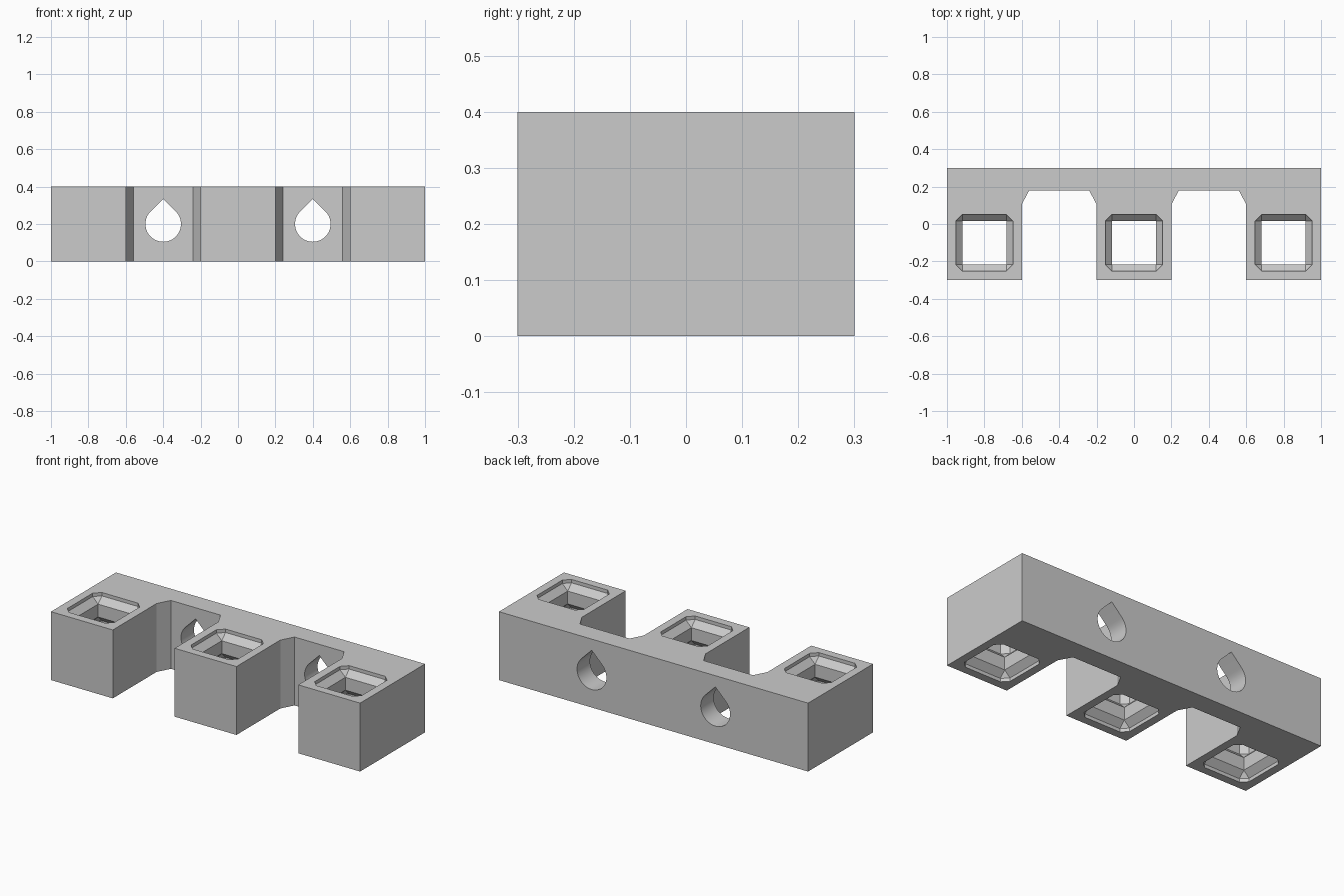
import bpy, bmesh, math

if "Cube" in bpy.data.objects:
    bpy.data.objects.remove(bpy.data.objects["Cube"], do_unlink=True)

HEIGHT, NECK, WIDE = 0.4, 0.117, 0.152

grey = bpy.data.materials.new("light grey")
grey.use_nodes = True
COLOUR = (0.6, 0.6, 0.6, 1)
grey.diffuse_color = COLOUR
grey.node_tree.nodes["Principled BSDF"].inputs["Base Color"].default_value = COLOUR


def loft(name, rings):
    """Closed solid through a list of equally long point rings."""
    bm = bmesh.new()
    loops = [[bm.verts.new(p) for p in ring] for ring in rings]
    n = len(loops[0])
    bm.faces.new(loops[0][::-1])
    bm.faces.new(loops[-1])
    for low, high in zip(loops, loops[1:]):
        for i in range(n):
            j = (i + 1) % n
            bm.faces.new((low[i], low[j], high[j], high[i]))
    bmesh.ops.remove_doubles(bm, verts=bm.verts, dist=1e-4)
    bmesh.ops.recalc_face_normals(bm, faces=bm.faces)
    mesh = bpy.data.meshes.new(name)
    bm.to_mesh(mesh)
    bm.free()
    mesh.materials.append(grey)
    obj = bpy.data.objects.new(name, mesh)
    bpy.context.collection.objects.link(obj)
    return obj


def pocket_ring(x, half, z):
    """Square with clipped corners; a plain square when half equals NECK."""
    pts = []
    for sx, sy in ((1, 1), (-1, 1), (-1, -1), (1, -1)):
        pair = [(half * sx, NECK * sy), (NECK * sx, half * sy)]
        pts += pair if sx * sy > 0 else pair[::-1]
    return [(x + px, -0.1 + py, z) for px, py in pts]


def cut(target, cutter):
    mod = target.modifiers.new("cut", 'BOOLEAN')
    mod.operation, mod.solver, mod.object = 'DIFFERENCE', 'EXACT', cutter
    bpy.context.view_layer.objects.active = target
    bpy.ops.object.modifier_apply(modifier=mod.name)
    bpy.data.objects.remove(cutter, do_unlink=True)


# Comb-shaped bar: three square posts on a back rail, notches with clipped corners
half_outline = [(0.2, -0.3), (0.2, 0.105), (0.24, 0.18), (0.56, 0.18),
                (0.6, 0.105), (0.6, -0.3), (1, -0.3), (1, 0.3)]
outline = half_outline + [(-x, y) for x, y in reversed(half_outline)]
bar = loft("connector_bar", [[(x, y, z) for x, y in outline] for z in (0, HEIGHT)])

# Sockets: lip, chamfer, narrow neck and a wider middle, alike from both ends
lower = [(-0.02, WIDE), (0.02, WIDE), (0.055, NECK), (0.13, NECK), (0.165, WIDE)]
levels = lower + [(HEIGHT - z, h) for z, h in reversed(lower)]
for x in (-0.8, 0, 0.8):
    cut(bar, loft("socket_cutter", [pocket_ring(x, h, z) for z, h in levels]))

# Teardrop screw holes through the back rail
radius, steps = 0.095, 36
for x in (-0.4, 0.4):
    angles = [math.radians(135 + 270 * i / steps) for i in range(steps + 1)]
    drop = [(radius * math.cos(a), radius * math.sin(a)) for a in angles]
    drop.append((0, radius * math.sqrt(2)))
    cut(bar, loft("hole_cutter", [[(x + px, y, 0.2 + pz) for px, pz in drop]
                                  for y in (0.1, 0.4)]))

# Smooth the round holes, keep the other edges sharp
bpy.ops.object.select_all(action='DESELECT')
bar.select_set(True)
bpy.context.view_layer.objects.active = bar
bpy.ops.object.shade_smooth_by_angle(angle=math.radians(25))
